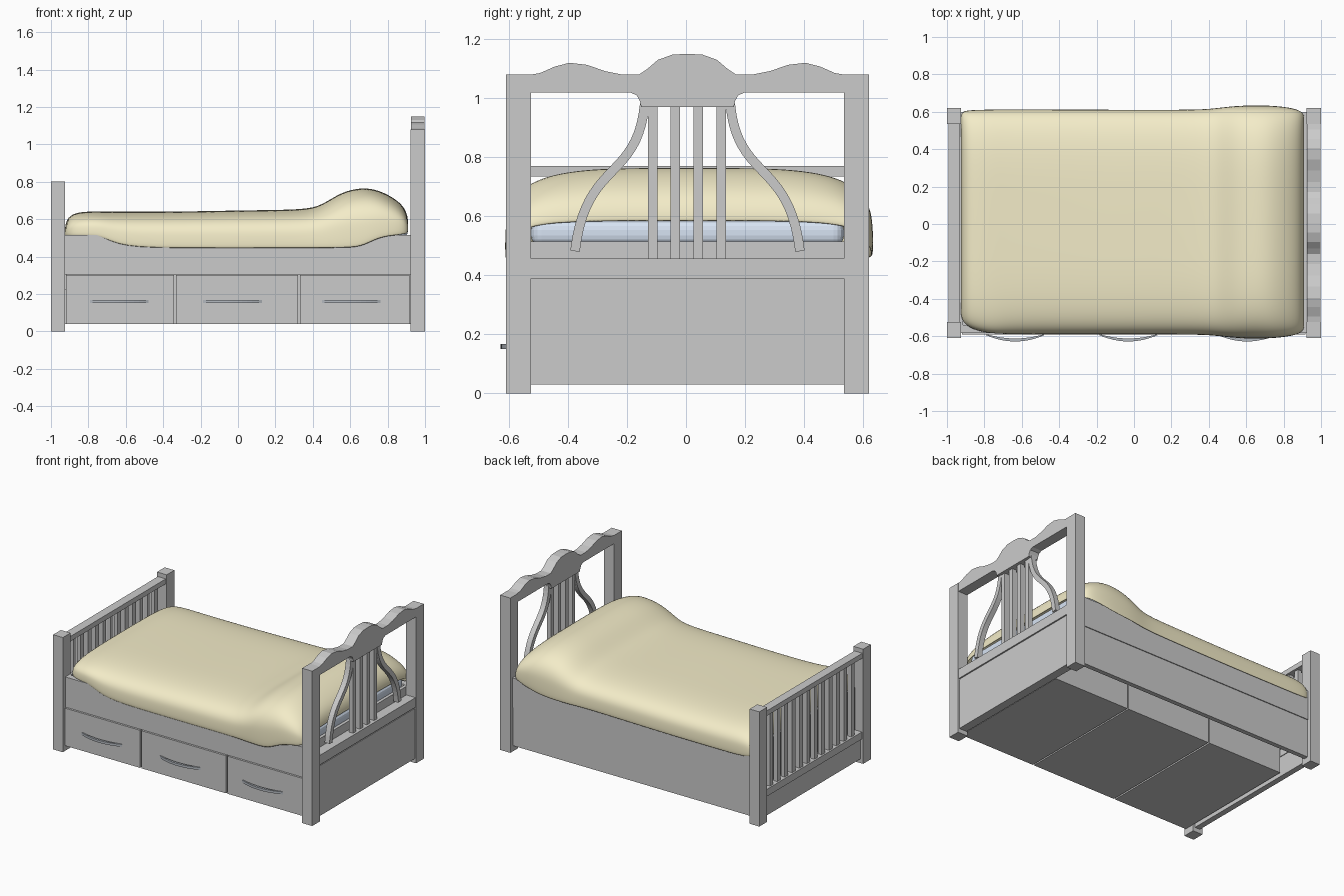
import bpy, bmesh, math

if "Cube" in bpy.data.objects:
    bpy.data.objects.remove(bpy.data.objects["Cube"])

def material(name, rgb):
    m = bpy.data.materials.new(name)
    m.diffuse_color = (*rgb, 1)
    m.use_nodes = True
    m.node_tree.nodes["Principled BSDF"].inputs["Base Color"].default_value = m.diffuse_color
    return m

YELLOW = material("cream_fabric", (0.90, 0.84, 0.58))
BLUE = material("blue_fabric", (0.68, 0.77, 0.90))
METAL = material("handle_metal", (0.45, 0.48, 0.52))
CY = 0.005  # centre line of the frame

def add(name, verts, faces, mat=None, smooth=False):
    me = bpy.data.meshes.new(name)
    me.from_pydata(verts, [], faces)
    bm = bmesh.new()
    bm.from_mesh(me)
    bmesh.ops.recalc_face_normals(bm, faces=bm.faces)
    bm.to_mesh(me)
    bm.free()
    ob = bpy.data.objects.new(name, me)
    bpy.context.collection.objects.link(ob)
    if mat:
        me.materials.append(mat)
    for p in me.polygons:
        p.use_smooth = smooth
    return ob

def prism(name, pts, axis, lo, hi, mat=None):
    """Extrude a flat outline along x (outline in y,z) or z (outline in x,y)."""
    n = len(pts)
    put = (lambda p, h: (h, p[0], p[1])) if axis == 'x' else (lambda p, h: (p[0], p[1], h))
    verts = [put(p, lo) for p in pts] + [put(p, hi) for p in pts]
    faces = [list(range(n)), list(range(n, 2 * n))]
    faces += [(i, (i + 1) % n, n + (i + 1) % n, n + i) for i in range(n)]
    return add(name, verts, faces, mat)

def box(name, x0, x1, y0, y1, z0, z1, mat=None):
    return prism(name, [(x0, y0), (x1, y0), (x1, y1), (x0, y1)], 'z', z0, z1, mat)

# corner posts
for side, y0, y1 in (("front", -0.61, -0.525), ("back", 0.535, 0.62)):
    box(f"head_post_{side}", 0.922, 1.0, y0, y1, 0, 1.08)
    box(f"foot_post_{side}", -1.0, -0.925, y0, y1, 0, 0.80)

# headboard crest with waves and a lowered centre block
half = [(0.05, 1.148), (0.10, 1.13), (0.135, 1.10), (0.165, 1.08), (0.22, 1.08),
        (0.28, 1.092), (0.34, 1.113), (0.40, 1.12), (0.45, 1.107), (0.50, 1.085),
        (0.53, 1.08), (0.53, 1.02), (0.195, 1.02), (0.172, 1.01), (0.161, 0.99), (0.157, 0.97)]
outline = [(CY, 1.15)] + [(CY + d, z) for d, z in half] + [(CY - d, z) for d, z in reversed(half)]
prism("headboard_crest", outline, 'x', 0.925, 0.998)

# headboard slats, straight and curved
for i, d in enumerate((-0.117, -0.042, 0.037, 0.115)):
    box(f"headboard_slat_{i}", 0.945, 0.978, CY + d - 0.016, CY + d + 0.016, 0.45, 0.98)

def bezier(p, t):
    k = (1, 3, 3, 1)
    return tuple(sum(k[i] * (1 - t) ** (3 - i) * t ** i * p[i][a] for i in range(4)) for a in (0, 1))

ctrl = [(0.145, 0.98), (0.17, 0.72), (0.345, 0.79), (0.381, 0.482)]
line = [bezier(ctrl, i / 20) for i in range(21)]
left, right = [], []
for i, (d, z) in enumerate(line):
    a, b = line[max(i - 1, 0)], line[min(i + 1, 20)]
    tx, tz = b[0] - a[0], b[1] - a[1]
    l = math.hypot(tx, tz)
    left.append((d - tz / l * 0.016, z + tx / l * 0.016))
    right.append((d + tz / l * 0.016, z - tx / l * 0.016))
strip = left + right[::-1]
for s, side in ((-1, "front"), (1, "back")):
    prism(f"headboard_curved_slat_{side}", [(CY + s * d, z) for d, z in strip], 'x', 0.943, 0.98)

# headboard lower rail and panel
box("headboard_lower_rail", 0.925, 0.995, -0.525, 0.535, 0.39, 0.457)
box("headboard_panel_lip", 0.93, 0.985, -0.525, 0.535, 0.38, 0.39)
box("headboard_panel", 0.93, 0.99, -0.525, 0.535, 0.03, 0.38)

# footboard rails, slats and panel
box("footboard_top_rail", -0.993, -0.932, -0.525, 0.535, 0.735, 0.77)
box("footboard_lower_rail", -0.99, -0.935, -0.525, 0.535, 0.17, 0.22)
box("footboard_panel", -0.98, -0.94, -0.525, 0.535, 0.03, 0.17)
for i in range(12):
    y = -0.525 + 1.06 * (i + 1) / 13
    box(f"footboard_slat_{i}", -0.978, -0.948, y - 0.018, y + 0.018, 0.22, 0.735)
box("foot_end_board", -0.935, -0.915, -0.57, 0.58, 0.22, 0.515)

# side rails, back panel and mattress base
box("front_rail", -0.925, 0.922, -0.583, -0.54, 0.305, 0.515)
box("back_rail", -0.925, 0.922, 0.555, 0.598, 0.308, 0.515)
box("back_panel", -0.925, 0.922, 0.56, 0.592, 0.04, 0.308)
box("head_end_board", 0.90, 0.922, -0.54, 0.555, 0.305, 0.515)
box("mattress_base", -0.915, 0.90, -0.54, 0.555, 0.46, 0.50)

# drawers as open trays, each with a bowed handle
for i, (x0, x1, hx) in enumerate(((-0.92, -0.343, -0.635), (-0.332, 0.322, -0.03), (0.332, 0.916, 0.605))):
    box(f"drawer_front_{i}", x0, x1, -0.592, -0.565, 0.04, 0.302)
    box(f"drawer_bottom_{i}", x0, x1, -0.565, 0.33, 0.04, 0.055)
    box(f"drawer_back_{i}", x0, x1, 0.315, 0.33, 0.055, 0.28)
    for s, sx in (("left", x0), ("right", x1 - 0.012)):
        box(f"drawer_side_{s}_{i}", sx, sx + 0.012, -0.565, 0.315, 0.055, 0.28)
    ts = [j / 6 - 1 for j in range(13)]
    arc = [(hx + 0.157 * t, -0.594 - 0.034 * (1 - t * t)) for t in ts]
    inner = [(hx + 0.15 * t, -0.590 - 0.022 * (1 - t * t)) for t in reversed(ts)]
    prism(f"drawer_handle_{i}", arc + inner, 'z', 0.151, 0.168, METAL)

# mattress
mattress = box("mattress", -0.91, 0.908, -0.525, 0.535, 0.50, 0.588, BLUE)
bev = mattress.modifiers.new("round", 'BEVEL')
bev.width, bev.segments = 0.035, 4

# duvet lofted over mattress and pillow:
# x, top height, front hem z, back hem z, front y, back y
stations = [
    (-0.926, 0.52, 0.505, 0.47, -0.46, 0.575), (-0.924, 0.585, 0.51, 0.46, -0.51, 0.60),
    (-0.89, 0.632, 0.51, 0.45, -0.555, 0.61), (-0.80, 0.642, 0.51, 0.445, -0.582, 0.613),
    (-0.72, 0.641, 0.505, 0.445, -0.588, 0.613), (-0.62, 0.64, 0.447, 0.445, -0.592, 0.613),
    (-0.30, 0.64, 0.443, 0.445, -0.592, 0.613), (0.05, 0.648, 0.443, 0.45, -0.592, 0.612),
    (0.36, 0.65, 0.443, 0.455, -0.592, 0.612), (0.45, 0.675, 0.443, 0.455, -0.60, 0.622),
    (0.55, 0.745, 0.443, 0.46, -0.612, 0.634), (0.66, 0.77, 0.445, 0.465, -0.615, 0.636),
    (0.75, 0.758, 0.50, 0.48, -0.612, 0.634), (0.85, 0.705, 0.512, 0.505, -0.60, 0.622),
    (0.90, 0.65, 0.52, 0.515, -0.58, 0.602), (0.912, 0.583, 0.525, 0.52, -0.55, 0.575)]
N = 25
verts, faces = [], []
for x, h, bf, bb, yf, yb in stations:
    c, a = (yf + yb) / 2, (yb - yf) / 2
    for k in range(N):
        t = math.pi * k / (N - 1)
        co, si = math.cos(t), max(math.sin(t), 0)
        y = c - a * math.copysign(abs(co) ** 0.5, co)
        base = bf if k < N / 2 else bb
        if k == N // 2:
            base = (bf + bb) / 2
        verts.append((x, y, base + (h - base) * si ** 0.5))
for i in range(len(stations) - 1):
    for k in range(N - 1):
        faces.append((i * N + k, i * N + k + 1, (i + 1) * N + k + 1, (i + 1) * N + k))
duvet = add("duvet", verts, faces, YELLOW, True)
if sum(p.normal.z for p in duvet.data.polygons) < 0:
    duvet.data.flip_normals()
sol = duvet.modifiers.new("thickness", 'SOLIDIFY')
sol.thickness, sol.offset = 0.012, -1
sub = duvet.modifiers.new("soften", 'SUBSURF')
sub.levels = sub.render_levels = 2
